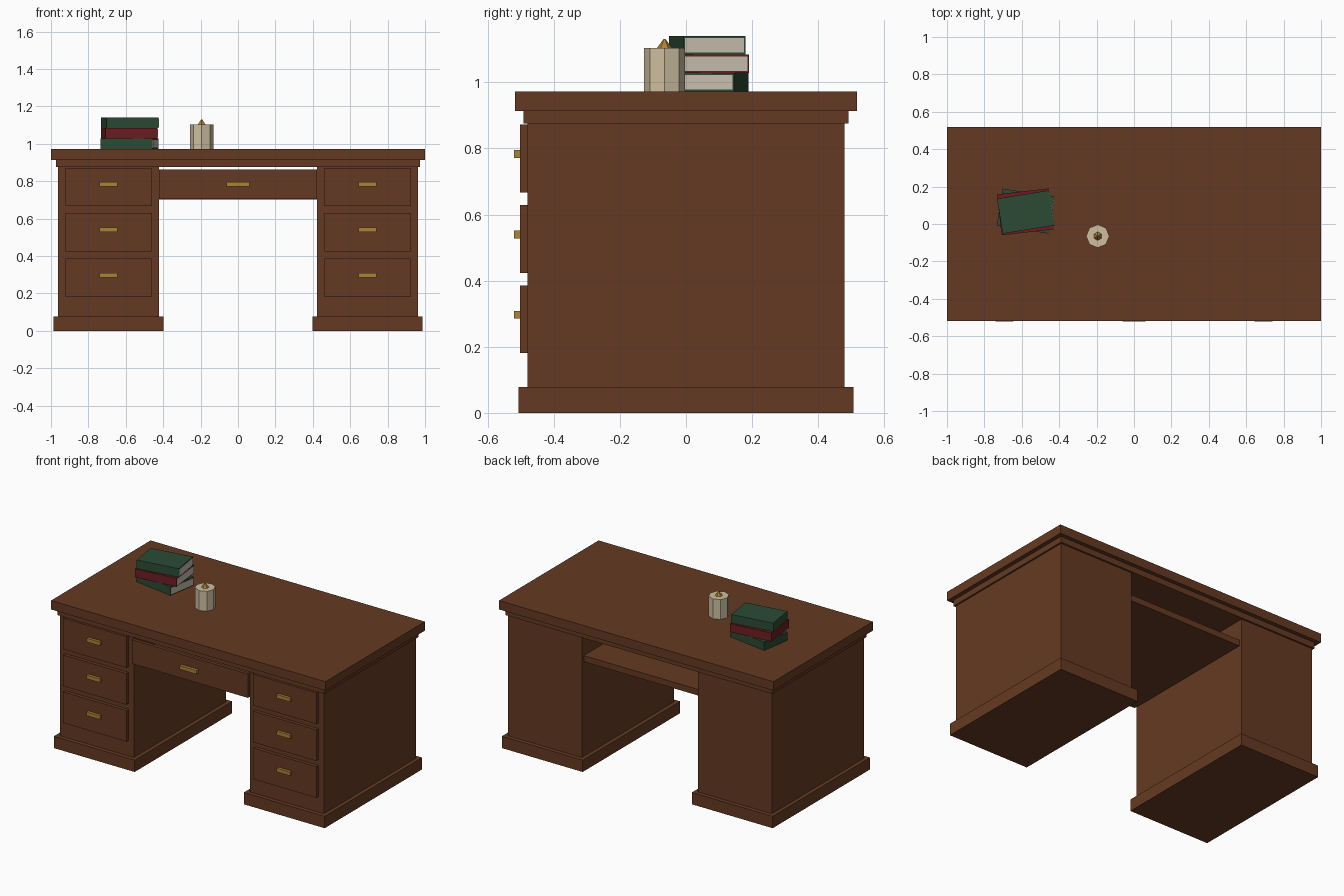
import bpy, bmesh, math
from mathutils import Matrix

cube = bpy.data.objects.get("Cube")
if cube:
    bpy.data.objects.remove(cube, do_unlink=True)


def material(name, rgb):
    m = bpy.data.materials.new(name)
    m.use_nodes = True
    m.diffuse_color = (*rgb, 1)
    m.node_tree.nodes["Principled BSDF"].inputs["Base Color"].default_value = (*rgb, 1)
    return m


WOOD = material("brown wood", (0.13, 0.042, 0.016))
BRASS = material("brass", (0.40, 0.23, 0.035))
GREEN = material("green cover", (0.025, 0.069, 0.034))
RED = material("red cover", (0.15, 0.012, 0.015))
PAPER = material("paper", (0.57, 0.52, 0.42))
WAX = material("cream wax", (0.62, 0.52, 0.35))


def finish(name, bm, mat):
    mesh = bpy.data.meshes.new(name)
    bm.to_mesh(mesh)
    bm.free()
    mesh.materials.append(mat)
    obj = bpy.data.objects.new(name, mesh)
    bpy.context.collection.objects.link(obj)
    return obj


def box(name, x, y, z, mat):
    """Box from (low, high) ranges on each axis."""
    bm = bmesh.new()
    size = [b - a for a, b in (x, y, z)]
    mid = [(a + b) / 2 for a, b in (x, y, z)]
    bmesh.ops.create_cube(bm, size=1, matrix=Matrix.Translation(mid) @ Matrix.Diagonal((*size, 1)))
    return finish(name, bm, mat)


def cone(name, sides, r1, r2, x, y, z, mat):
    bm = bmesh.new()
    bmesh.ops.create_cone(bm, cap_ends=True, segments=sides, radius1=r1, radius2=r2,
                          depth=z[1] - z[0],
                          matrix=Matrix.Translation((x, y, sum(z) / 2)))
    return finish(name, bm, mat)


def handle(name, x, z, width):
    box(name, (x - width / 2, x + width / 2), (-0.52, -0.50), (z - 0.012, z + 0.012), BRASS)


# Desk top and the moulding under it
TOP = 0.973
box("desk_top", (-1, 1), (-0.518, 0.518), (0.914, TOP), WOOD)
box("top_moulding", (-0.973, 0.973), (-0.492, 0.492), (0.875, 0.914), WOOD)

# Two pedestals with plinths, drawers and handles
for side, name in ((-1, "right"), (1, "left")):
    def span(a, b):
        return tuple(sorted((side * a, side * b)))
    box(f"{name}_pedestal", span(0.423, 0.962), (-0.48, 0.48), (0.078, 0.875), WOOD)
    box(f"{name}_plinth", span(0.398, 0.987), (-0.507, 0.507), (0, 0.078), WOOD)
    for i in range(3):
        low = 0.181 + i * 0.243
        box(f"{name}_drawer_{i + 1}", span(0.462, 0.923), (-0.502, -0.48), (low, low + 0.205), WOOD)
        handle(f"{name}_handle_{i + 1}", side * 0.6925, low + 0.116, 0.098)

# Kneehole drawer front with the open tray behind it
box("centre_drawer_front", (-0.423, 0.423), (-0.50, -0.478), (0.705, 0.862), WOOD)
box("centre_drawer_tray", (-0.423, 0.423), (-0.478, 0.46), (0.702, 0.742), WOOD)
handle("centre_handle", 0, 0.784, 0.125)

# Stack of books, each a cover with a paper block showing on one side
BOOK = 0.056
for i, (mat, x, y, depth, turn) in enumerate((
        (GREEN, -0.58, 0.069, 0.20, -9),
        (RED, -0.581, 0.065, 0.22, 6.5),
        (GREEN, -0.579, 0.064, 0.19, 9))):
    z = TOP + i * BOOK
    d = depth / 2
    cover = box(f"book_{i + 1}_cover", (-0.14, 0.14), (-d, d), (0, BOOK), mat)
    pages = box(f"book_{i + 1}_pages", (-0.12, 0.143), (-d + 0.005, d - 0.005),
                (0.006, BOOK - 0.006), PAPER)
    for part in (cover, pages):
        part.location = (x, y, z)
        part.rotation_euler.z = math.radians(turn)

# Candle with a small brass tip
cone("candle", 8, 0.062, 0.062, -0.194, -0.065, (TOP, 1.104), WAX)
cone("candle_tip", 6, 0.023, 0.003, -0.194, -0.065, (1.104, 1.131), BRASS)
